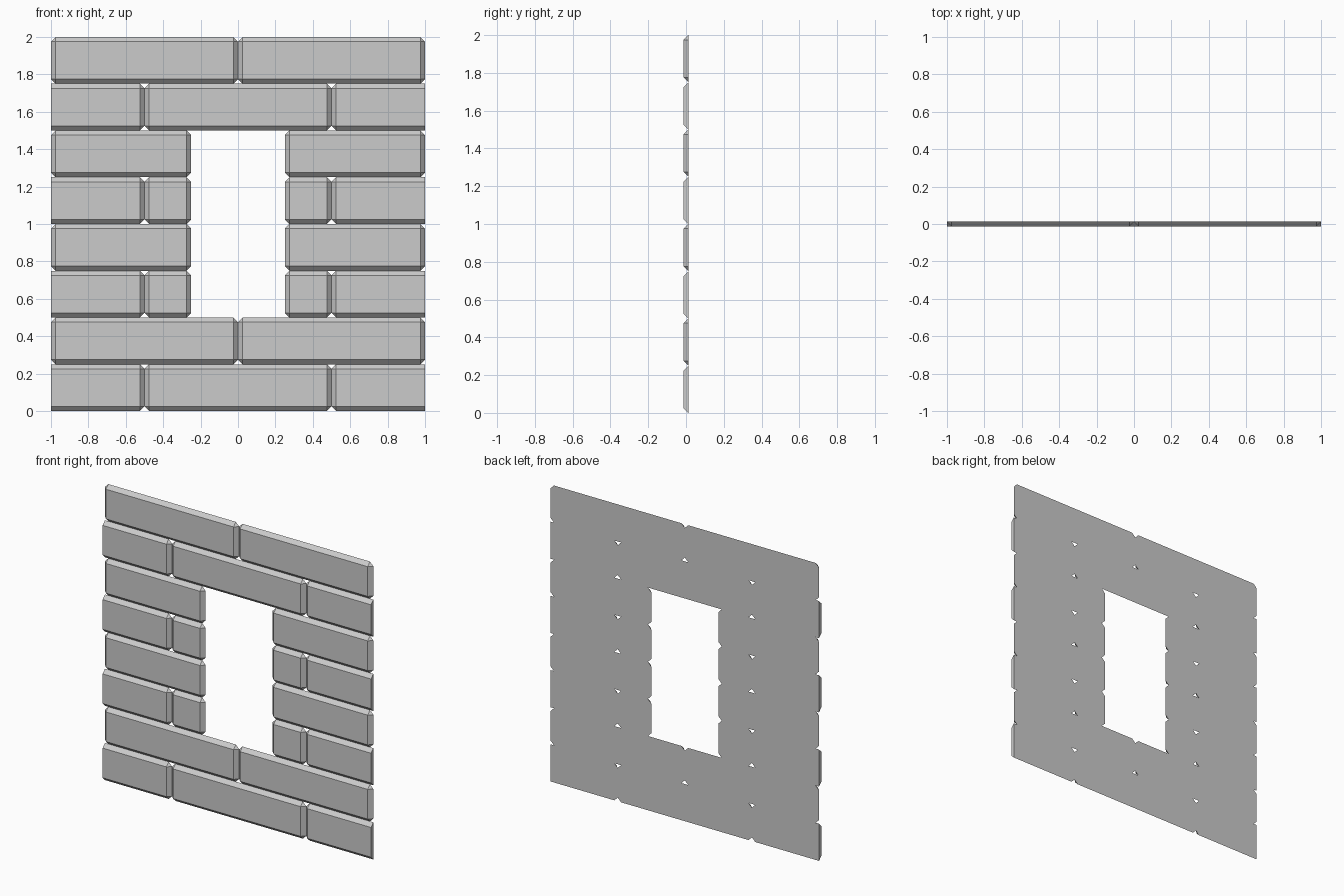
import bpy, bmesh

if "Cube" in bpy.data.objects:
    bpy.data.objects.remove(bpy.data.objects["Cube"])

BEVEL = 0.025      # chamfer width, equal to the wall thickness
ROW = 0.25         # course height
FRONT, BACK = -0.0125, 0.0125


def brick(name, x0, x1, z0, cut_left=False, cut_right=False):
    """Brick with chamfered front edges and clipped corners; cut ends stay square."""
    z1 = z0 + ROW
    points = set()
    for x, inward, cut in ((x0, 1, cut_left), (x1, -1, cut_right)):
        xi = x if cut else x + inward * BEVEL
        for z, up in ((z0, 1), (z1, -1)):
            zi = z + up * BEVEL
            points.add((xi, FRONT, zi))
            points.add((xi, BACK, z))
            if not cut:
                points.add((x, BACK, zi))
    bm = bmesh.new()
    for p in sorted(points):
        bm.verts.new(p)
    bmesh.ops.convex_hull(bm, input=bm.verts[:])
    bmesh.ops.dissolve_limit(bm, angle_limit=0.02, verts=bm.verts[:], edges=bm.edges[:])
    bmesh.ops.recalc_face_normals(bm, faces=bm.faces[:])
    mesh = bpy.data.meshes.new(name)
    bm.to_mesh(mesh)
    bm.free()
    bpy.context.collection.objects.link(bpy.data.objects.new(name, mesh))


# Brick spans for each kind of course: (x0, x1, cut left, cut right)
offset = [(-1, -0.5, True, False), (-0.5, 0.5, False, False), (0.5, 1, False, True)]
plain = [(-1, 0, False, False), (0, 1, False, False)]
window_offset = [(-1, -0.5, True, False), (-0.5, -0.25, False, False),
                 (0.25, 0.5, False, False), (0.5, 1, False, True)]
window_plain = [(-1, -0.25, False, False), (0.25, 1, False, False)]

# Courses from the ground up, leaving the window opening in the middle
courses = [offset, plain, window_offset, window_plain,
           window_offset, window_plain, offset, plain]
for row, spans in enumerate(courses):
    for i, (x0, x1, cl, cr) in enumerate(spans):
        brick(f"brick_row{row + 1}_{i + 1}", x0, x1, row * ROW, cl, cr)
